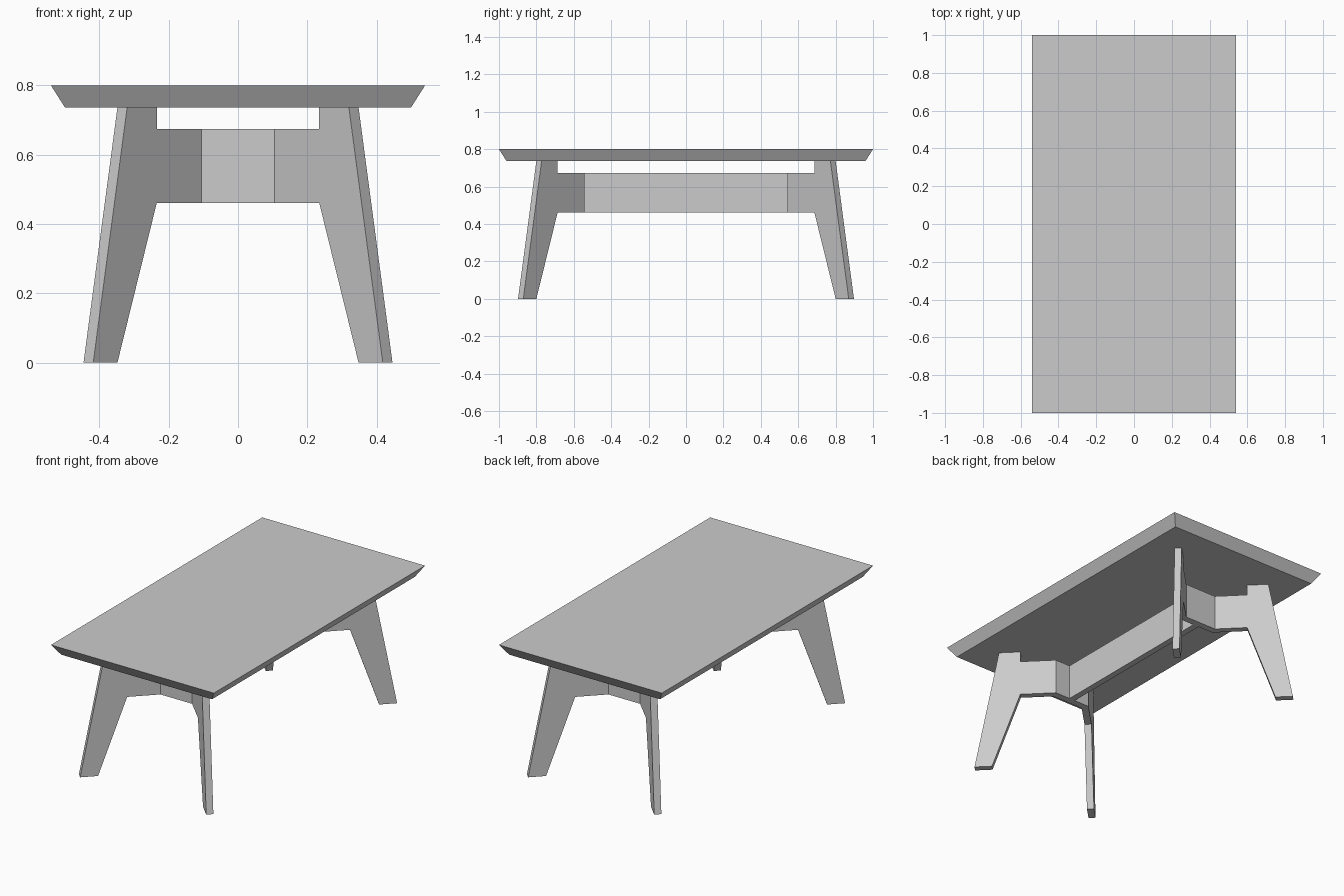
import bpy, bmesh

if "Cube" in bpy.data.objects:
    bpy.data.objects.remove(bpy.data.objects["Cube"])

Z_LOW, Z_HIGH = 0.461, 0.674      # rail height range
TOP_Z, UNDER_Z = 0.80, 0.737      # table top height range


def loft(name, ring_a, ring_b, mirror=(False, False)):
    """Closed solid between two matching rings of 3D points."""
    bm = bmesh.new()
    a = [bm.verts.new(p) for p in ring_a]
    b = [bm.verts.new(p) for p in ring_b]
    bm.faces.new(a)
    bm.faces.new(b[::-1])
    n = len(a)
    for i in range(n):
        j = (i + 1) % n
        bm.faces.new((a[i], b[i], b[j], a[j]))
    bmesh.ops.recalc_face_normals(bm, faces=bm.faces)
    mesh = bpy.data.meshes.new(name)
    bm.to_mesh(mesh)
    bm.free()
    obj = bpy.data.objects.new(name, mesh)
    bpy.context.collection.objects.link(obj)
    if any(mirror):
        mod = obj.modifiers.new("mirror", 'MIRROR')
        mod.use_axis = (mirror[0], mirror[1], False)
        mod.use_mirror_merge = False
    return obj


def rectangle(hx, hy, z):
    return [(-hx, -hy, z), (hx, -hy, z), (hx, hy, z), (-hx, hy, z)]


# table top with bevelled underside edge
loft("table_top", rectangle(0.54, 1.0, TOP_Z), rectangle(0.50, 0.96, UNDER_Z))


# splayed diagonal leg plates, with an arm reaching the end rails
def leg_face(side, end):
    half, offset = 0.014 * side, 0.452
    profile = [(0.432, 0), (0.362, 0), (0.2485, Z_LOW), (end, Z_LOW),
               (end, Z_HIGH), (0.2485, Z_HIGH), (0.2485, UNDER_Z), (0.334, UNDER_Z)]
    return [(-t + half, -t - offset - half, z) for t, z in profile]


loft("leg", leg_face(1, 0.119), leg_face(-1, 0.106), (True, True))

# short end rails, mitred into the leg arms
plan = [(-0.105, -0.585), (0.105, -0.585), (0.120, -0.544), (-0.120, -0.544)]
loft("end_rail", [(x, y, Z_LOW) for x, y in plan],
     [(x, y, Z_HIGH) for x, y in plan], (False, True))

# single central beam joining the end rails
loft("centre_beam", rectangle(0.019, 0.544, Z_LOW), rectangle(0.019, 0.544, Z_HIGH))
